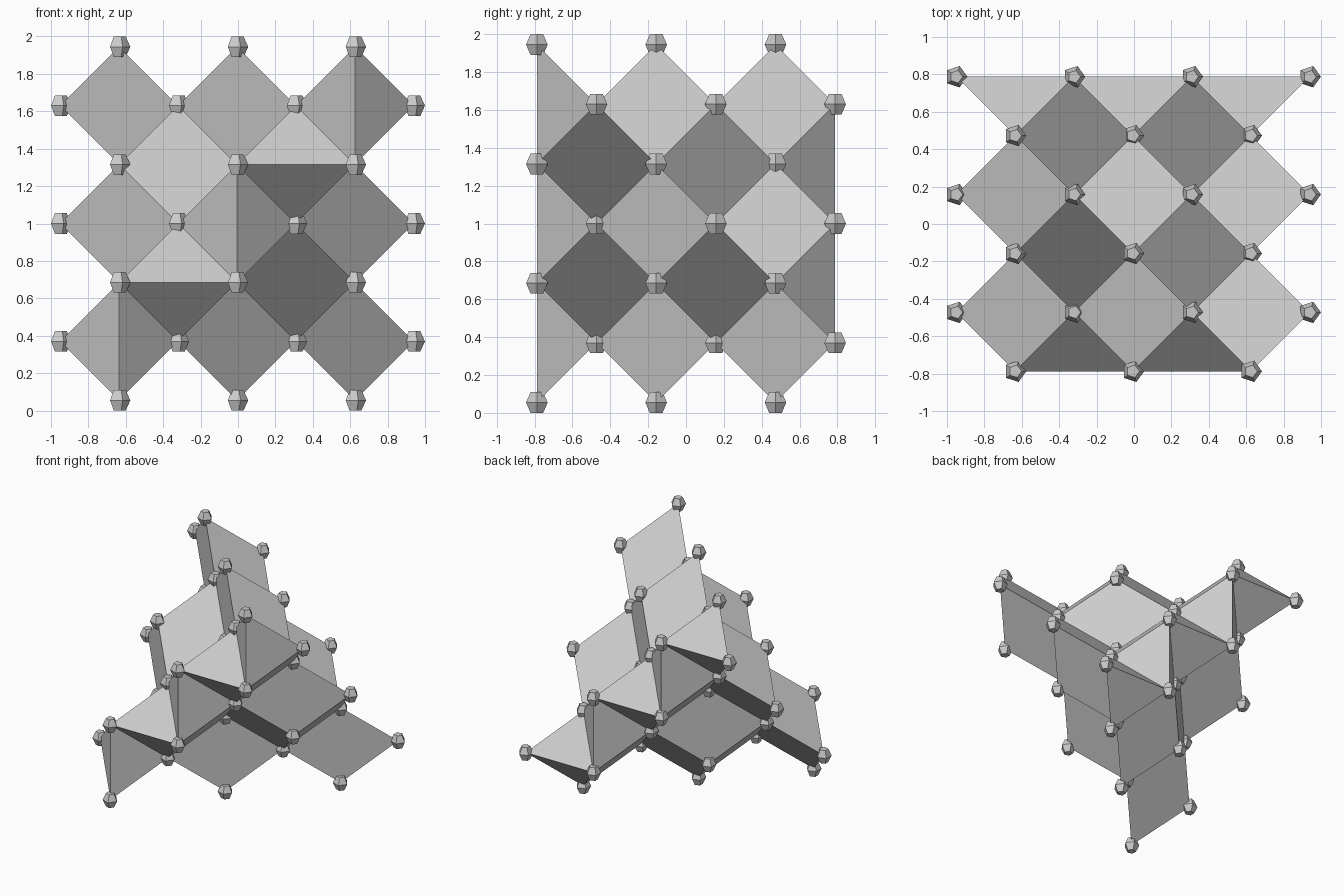
import bpy, bmesh
from math import cos, sin, tau
from mathutils import Vector

cube = bpy.data.objects.get("Cube")
if cube:
    bpy.data.objects.remove(cube, do_unlink=True)

STEP = 0.315          # lattice spacing
NODE_R, CAP_R, NODE_H = 0.06, 0.035, 0.055


def material(name, value):
    mat = bpy.data.materials.new(name)
    mat.use_nodes = True
    colour = (value, value, value, 1)
    mat.diffuse_color = colour
    mat.node_tree.nodes["Principled BSDF"].inputs["Base Color"].default_value = colour
    return mat


def make_object(name, bm, mat):
    bmesh.ops.recalc_face_normals(bm, faces=bm.faces)
    mesh = bpy.data.meshes.new(name)
    bm.to_mesh(mesh)
    bm.free()
    mesh.materials.append(mat)
    obj = bpy.data.objects.new(name, mesh)
    bpy.context.collection.objects.link(obj)
    return obj


def turn(p):
    """Quarter-turn about the y axis combined with a front-back flip."""
    return (p[2], 5 - p[1], -p[0])


def place(p):
    return Vector((p[0] * STEP - 0.0055, (p[1] - 2.5) * STEP, p[2] * STEP + 1))


def diamond(centre, a, b):
    c, a, b = Vector(centre), Vector(a), Vector(b)
    return [tuple(round(v) for v in p) for p in (c + a, c + b, c - a, c - b)]


grey = material("plain grey", 0.6)

# Flat diamond panels, one of each kind: centre and two half diagonals
X, Y, Z = (1, 0, 0), (0, 1, 0), (0, 0, 1)
panels = [diamond(c, (1, -1, 0), Z) for c in ((0, 2, 2), (-2, 2, 0), (-2, 4, 2))]
panels += [diamond(c, Y, (1, 0, 1)) for c in ((0, 1, 1), (-2, 1, -1))]
panels.append(diamond((1, 2, 2), Y, (1, 0, -1)))
panels.append(diamond((-1, 2, 1), X, (0, 1, 1)))

# Folded panels along the stepped front ridge, two triangles each
ridge = [(-2, 0, -3), (-2, 0, -1), (0, 0, -1), (0, 0, 1)]
for p, q in zip(ridge, ridge[1:]):
    mx, mz = (p[0] + q[0]) // 2, (p[2] + q[2]) // 2
    for side in (-1, 1):
        tip = (mx + side, 1, mz) if p[0] == q[0] else (mx, 1, mz + side)
        panels.append([p, q, tip])

# Repeat every panel through four turns to close the shell
shell = bmesh.new()
points, done = {}, set()
for panel in panels:
    for _ in range(4):
        key = frozenset(panel)
        if key not in done:
            done.add(key)
            for p in panel:
                if p not in points:
                    points[p] = shell.verts.new(place(p))
            shell.faces.new([points[p] for p in panel])
        panel = [turn(p) for p in panel]
make_object("panel_shell", shell, grey)

# Five-sided bead at every corner
beads = bmesh.new()
for p in points:
    c = place(p)
    rings = []
    for r, z in ((CAP_R, -NODE_H), (NODE_R, 0), (CAP_R, NODE_H)):
        rings.append([beads.verts.new(c + Vector((r * cos(i * tau / 5), r * sin(i * tau / 5), z)))
                      for i in range(5)])
    beads.faces.new(rings[0][::-1])
    beads.faces.new(rings[2])
    for low, high in zip(rings, rings[1:]):
        for i in range(5):
            j = (i + 1) % 5
            beads.faces.new((low[i], low[j], high[j], high[i]))
make_object("corner_beads", beads, grey)
